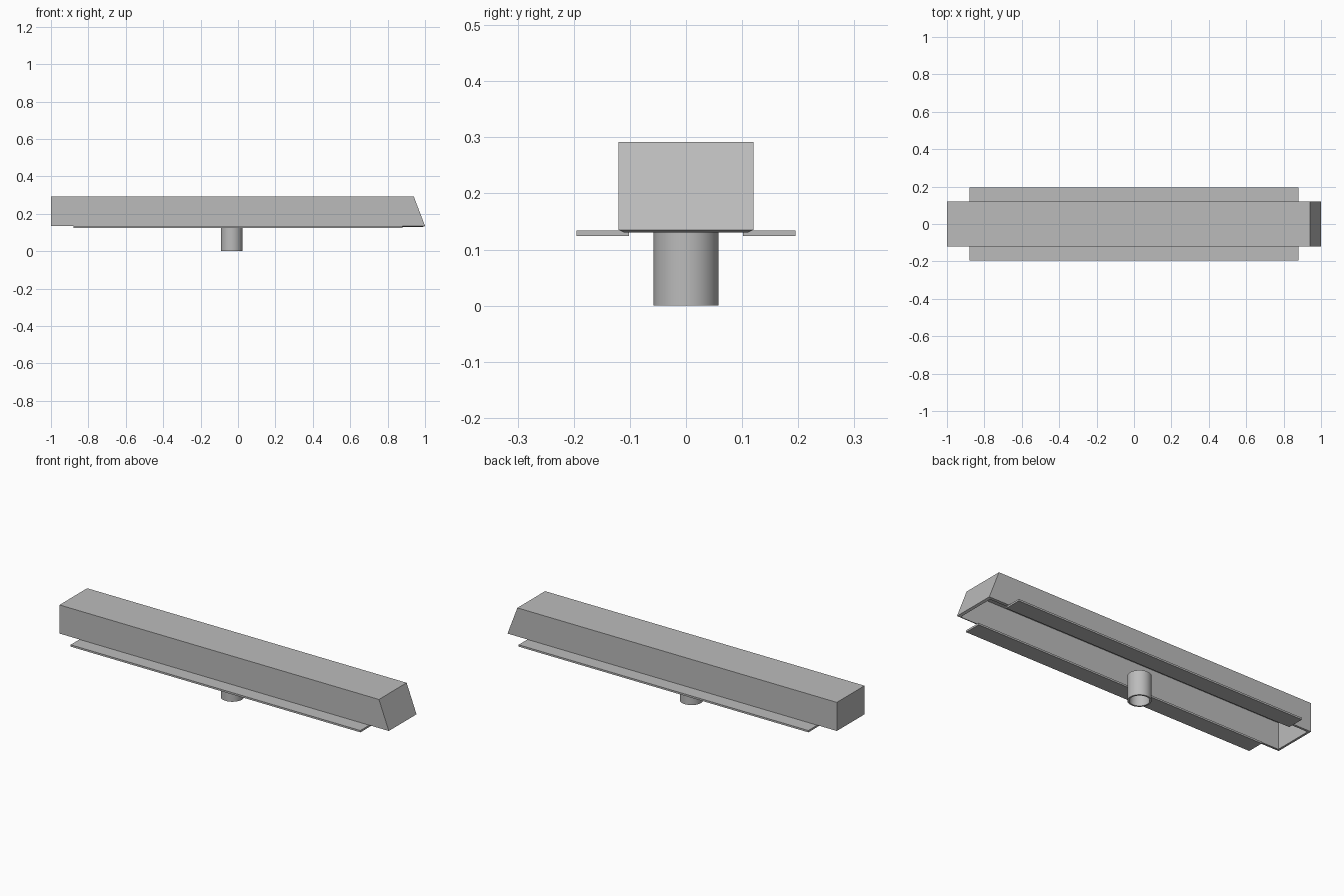
import bpy, bmesh, math

cube = bpy.data.objects.get("Cube")
if cube:
    bpy.data.objects.remove(cube, do_unlink=True)

grey = bpy.data.materials.new("plain grey")
grey.use_nodes = True
grey.diffuse_color = (0.5, 0.5, 0.5, 1)
grey.node_tree.nodes["Principled BSDF"].inputs["Base Color"].default_value = (0.5, 0.5, 0.5, 1)

BASE, TOP, WALL = 0.135, 0.292, 0.012


def make_object(name, bm):
    bmesh.ops.recalc_face_normals(bm, faces=bm.faces)
    mesh = bpy.data.meshes.new(name)
    bm.to_mesh(mesh)
    bm.free()
    mesh.materials.append(grey)
    ob = bpy.data.objects.new(name, mesh)
    bpy.context.collection.objects.link(ob)
    return ob


def extrude_profile(bm, profile, half_width):
    """Extrude an x-z outline across y and return the face at -y."""
    face = bm.faces.new([bm.verts.new((x, -half_width, z)) for x, z in profile])
    ext = bmesh.ops.extrude_face_region(bm, geom=[face], use_keep_orig=True)
    moved = [g for g in ext["geom"] if isinstance(g, bmesh.types.BMVert)]
    bmesh.ops.translate(bm, verts=moved, vec=(0, 2 * half_width, 0))


# Housing: hollow channel, open below, with one raked end
bm = bmesh.new()
extrude_profile(bm, [(-1, BASE), (1, BASE), (0.94, TOP), (-1, TOP)], 0.12)
bm.normal_update()
bottom = [f for f in bm.faces if all(abs(v.co.z - BASE) < 1e-5 for v in f.verts)]
bmesh.ops.delete(bm, geom=bottom, context="FACES_ONLY")
housing = make_object("housing", bm)
shell = housing.modifiers.new("wall thickness", "SOLIDIFY")
shell.thickness = WALL
shell.offset = -1
shell.use_even_offset = True
shell.use_rim = True

# Side flanges: thin strips under both long walls
for side, name in ((-1, "front_flange"), (1, "back_flange")):
    bm = bmesh.new()
    extrude_profile(bm, [(-0.88, 0.124), (0.88, 0.124), (0.88, 0.134), (-0.88, 0.134)], 0.0465)
    bmesh.ops.translate(bm, verts=bm.verts, vec=(0, side * 0.1485, 0))
    make_object(name, bm)

# Spigot: open tube spun from its wall section
bm = bmesh.new()
section = [(0.058, 0), (0.058, BASE), (0.049, BASE), (0.049, 0)]
verts = [bm.verts.new((r, 0, z)) for r, z in section]
edges = [bm.edges.new((verts[i], verts[(i + 1) % 4])) for i in range(4)]
bmesh.ops.spin(bm, geom=verts + edges, axis=(0, 0, 1), cent=(0, 0, 0),
               angle=math.tau, steps=48, use_merge=True)
bmesh.ops.remove_doubles(bm, verts=bm.verts, dist=0.0001)
bmesh.ops.translate(bm, verts=bm.verts, vec=(-0.034, 0, 0))
spigot = make_object("spigot_tube", bm)
bpy.ops.object.select_all(action="DESELECT")
spigot.select_set(True)
bpy.context.view_layer.objects.active = spigot
bpy.ops.object.shade_smooth_by_angle(angle=math.radians(40))
